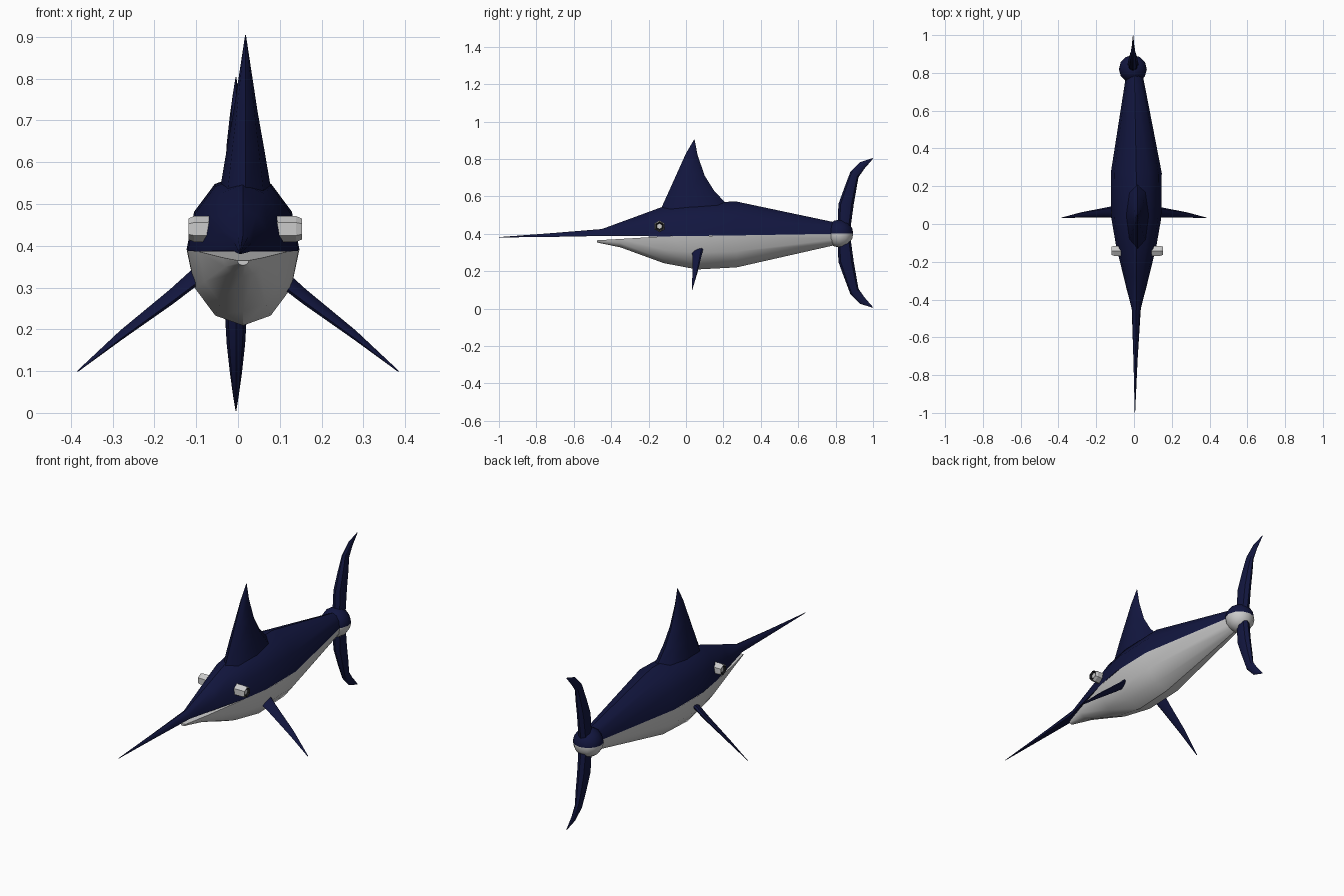
import bpy, bmesh
from math import cos, sin, pi, radians
from mathutils import Vector as V

if "Cube" in bpy.data.objects:
    bpy.data.objects.remove(bpy.data.objects["Cube"])


def material(name, rgb):
    m = bpy.data.materials.new(name)
    m.diffuse_color = (*rgb, 1)
    m.use_nodes = True
    m.node_tree.nodes["Principled BSDF"].inputs["Base Color"].default_value = m.diffuse_color
    return m


NAVY = material("navy", (0.006, 0.008, 0.05))
PALE = material("pale_grey", (0.72, 0.72, 0.72))
BLACK = material("black", (0.01, 0.01, 0.012))


def finish(name, bm, *mats, angle=35):
    bmesh.ops.recalc_face_normals(bm, faces=bm.faces)
    me = bpy.data.meshes.new(name)
    bm.to_mesh(me)
    bm.free()
    ob = bpy.data.objects.new(name, me)
    bpy.context.collection.objects.link(ob)
    for m in mats:
        me.materials.append(m)
    bpy.ops.object.select_all(action='DESELECT')
    ob.select_set(True)
    bpy.context.view_layer.objects.active = ob
    bpy.ops.object.shade_smooth_by_angle(angle=radians(angle))
    return ob


def loft(name, rings, mat, lids=99, angle=35):
    """Skin rings of points; the closing strip is only made for the first `lids` spans."""
    bm = bmesh.new()
    rows = [[bm.verts.new(p) for p in r] for r in rings]
    n = len(rows[0])
    for k, (a, b) in enumerate(zip(rows, rows[1:])):
        for i in range(n if k < lids else n - 1):
            j = (i + 1) % n
            bm.faces.new((a[i], a[j], b[j], b[i]))
    bm.faces.new(rows[0])
    bm.faces.new(rows[-1])
    return finish(name, bm, mat, angle=angle)


def half_body(name, sections, mat, lids):
    # section: y, centre x, half width, z of the flat side, z of the outer side
    rings = [[(cx + w * cos(pi * i / 6), y, z0 + (z1 - z0) * sin(pi * i / 6))
              for i in range(7)] for y, cx, w, z0, z1 in sections]
    loft(name, rings, mat, lids)


def fin(name, sections):
    # section: leading point, trailing point, half thickness vector
    rings = []
    for a, b, t in sections:
        a, b, t = V(a), V(b), V(t)
        rings.append([(a + b) / 2 + (a - b) / 2 * cos(pi * i / 4) + t * sin(pi * i / 4)
                      for i in range(8)])
    loft(name, rings, NAVY)


# navy back, running forward into the bill
half_body("back_and_bill", [
    (-1.0, .005, .001, .380, .382),
    (-.72, .008, .011, .383, .403),
    (-.45, .012, .024, .388, .425),
    (-.28, .012, .066, .387, .487),
    (-.12, .012, .106, .386, .546),
    (.03, .012, .132, .388, .566),
    (.27, .012, .135, .391, .572),
    (.80, .002, .042, .40, .460)], NAVY, 4)

# pale belly and lower jaw
half_body("belly_and_jaw", [
    (-.475, .012, .014, .365, .353),
    (-.35, .012, .050, .372, .327),
    (-.12, .012, .106, .386, .243),
    (.06, .012, .133, .388, .209),
    (.27, .012, .135, .391, .220),
    (.80, .002, .042, .40, .340)], PALE, 2)

# two-tone joint at the tail
bm = bmesh.new()
bmesh.ops.create_uvsphere(bm, u_segments=12, v_segments=8, radius=.074)
for v in bm.verts:
    v.co += V((-.006, .82, .401))
for f in bm.faces:
    f.material_index = int(f.calc_center_median().z < .401)
finish("tail_joint", bm, NAVY, PALE, angle=50)

# dorsal fin
fin("dorsal_fin", [((.018, y0, z), (.018, y1, z1), (t, 0, 0)) for y0, y1, z, z1, t in [
    (-.14, .235, .52, .54, .062), (-.09, .15, .63, .63, .045), (-.045, .10, .73, .71, .029),
    (0, .062, .83, .82, .013), (.044, .046, .905, .903, .001)]])

# tail lobes, mirrored about the tail joint
for name, s in (("tail_upper_lobe", 1), ("tail_lower_lobe", -1)):
    fin(name, [((-.005, y0, .404 + s * d0), (-.005, y1, .404 + s * d1), (t, 0, 0))
               for y0, d0, y1, d1, t in [
        (.81, .03, .88, .03, .030), (.815, .155, .897, .155, .027),
        (.846, .24, .912, .24, .022), (.878, .325, .922, .298, .014),
        (.93, .378, .955, .345, .007), (.997, .4, 1.0, .397, .001)]])

# pectoral fins and eyes on both sides
for side, s in (("right", 1), ("left", -1)):
    fin("pectoral_fin_" + side, [((s * x, y0, z0), (s * x, y1, z1), (s * .3 * t, 0, t))
                                 for x, y0, z0, y1, z1, t in [
        (.10, .032, .31, .098, .345, .014), (.16, .035, .265, .085, .29, .013),
        (.28, .034, .178, .062, .194, .008), (.384, .031, .098, .034, .101, .001)]])
    # eye: pale stud, dark ring, pale centre
    bm = bmesh.new()
    rows = []
    for x, r in ((.070, .031), (.122, .031), (.136, .025), (.128, .015)):
        rows.append([bm.verts.new((.017 + s * x, -.142 + r * sin(pi * i / 3.0),
                                   .440 + r * cos(pi * i / 3.0))) for i in range(6)])
    for k, (a, b) in enumerate(zip(rows, rows[1:])):
        for i in range(6):
            j = (i + 1) % 6
            bm.faces.new((a[i], a[j], b[j], b[i])).material_index = int(k == 2)
    bm.faces.new(rows[0])
    bm.faces.new(rows[-1])
    finish("eye_" + side, bm, PALE, BLACK, angle=20)
